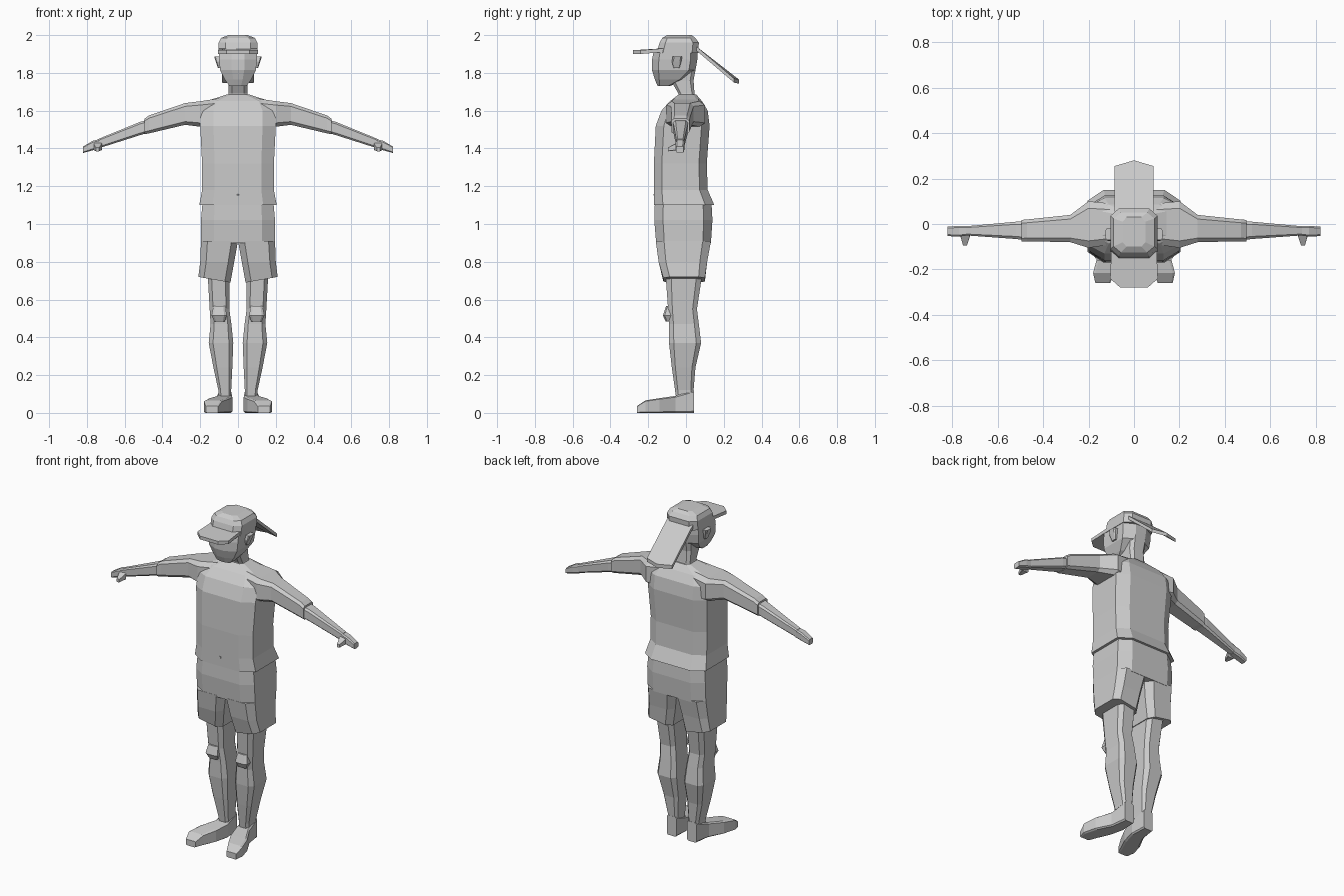
import bpy, bmesh
from mathutils import Vector

cube = bpy.data.objects.get("Cube")
if cube:
    bpy.data.objects.remove(cube, do_unlink=True)

grey = bpy.data.materials.new("plain grey")
grey.use_nodes = True
grey.diffuse_color = (.6, .6, .6, 1)
grey.node_tree.nodes["Principled BSDF"].inputs["Base Color"].default_value = grey.diffuse_color


def skin(name, rings, mirrored=False):
    """Join rings of points into a closed solid, optionally with a mirrored twin."""
    bm = bmesh.new()
    loops = [[bm.verts.new(point) for point in ring] for ring in rings]
    for low, high in zip(loops, loops[1:]):
        for i in range(len(low)):
            bm.faces.new((low[i - 1], low[i], high[i], high[i - 1]))
    bm.faces.new(loops[0])
    bm.faces.new(loops[-1])
    bmesh.ops.recalc_face_normals(bm, faces=bm.faces)
    mesh = bpy.data.meshes.new(name)
    bm.to_mesh(mesh)
    bm.free()
    mesh.materials.append(grey)
    obj = bpy.data.objects.new(name, mesh)
    bpy.context.collection.objects.link(obj)
    if mirrored:
        obj.modifiers.new("mirror", "MIRROR").use_mirror_merge = False
    return obj


def chamfered(centre, a, b, cut_a, cut_b):
    """Eight sided section: a box spanned by half axes a and b, corners cut."""
    u, v = 1 - cut_a, 1 - cut_b
    corners = ((u, 1), (1, v), (1, -v), (u, -1), (-u, -1), (-1, -v), (-1, v), (-u, 1))
    return [centre + a * s + b * t for s, t in corners]


def level(z, half, front, back, x=0, slope=0, cut=.35, cut_y=.3):
    """Horizontal section of an upright part."""
    centre = Vector((x, (front + back) / 2, z))
    return chamfered(centre, Vector((half, 0, slope)), Vector((0, (back - front) / 2, 0)), cut, cut_y)


def sleeve_cut(x, front, back, bottom, top):
    """Section across an arm."""
    centre = Vector((x, (front + back) / 2, (bottom + top) / 2))
    return chamfered(centre, Vector((0, (back - front) / 2, 0)), Vector((0, 0, (top - bottom) / 2)), .3, .3)


def foot_cut(y, inner, outer, top, bottom=0):
    """Section across a foot or thumb."""
    centre = Vector(((inner + outer) / 2, y, (bottom + top) / 2))
    return chamfered(centre, Vector(((outer - inner) / 2, 0, 0)), Vector((0, 0, (top - bottom) / 2)), .2, .15)


def plate(name, half_outline, thickness):
    """Flat symmetric sheet from the outline of its left half."""
    top = [Vector(p) for p in half_outline]
    top += [Vector((-p.x, p.y, p.z)) for p in reversed(top)]
    skin(name, [top, [p - Vector((0, 0, thickness)) for p in top]])


# Shirt body, flared at the hem and drawn in to the neck
skin("shirt_body", [
    level(z=1.1, half=.205, front=-.17, back=.15),
    level(z=1.18, half=.19, front=-.17, back=.115),
    level(z=1.32, half=.19, front=-.17, back=.11),
    level(z=1.52, half=.2, front=-.16, back=.125),
    level(z=1.6, half=.2, front=-.13, back=.115),
    level(z=1.65, half=.17, front=-.085, back=.085),
    level(z=1.685, half=.06, front=-.04, back=.055),
])
skin("navel", [level(z=z, half=.004, front=-.173, back=-.165) for z in (1.15, 1.16)])

# Neck and wedge faced head
skin("neck", [
    level(z=1.64, half=.065, front=-.035, back=.06),
    level(z=1.69, half=.05, front=-.04, back=.045),
    level(z=1.76, half=.05, front=-.08, back=.04),
    level(z=1.84, half=.055, front=-.08, back=.055),
])
skin("head", [
    level(z=1.73, half=.045, front=-.15, back=-.085, cut=.65),
    level(z=1.765, half=.07, front=-.165, back=-.01, cut=.65),
    level(z=1.815, half=.095, front=-.18, back=.05, cut=.65),
    level(z=1.87, half=.1, front=-.18, back=.06, cut=.65),
    level(z=1.92, half=.1, front=-.17, back=.06, cut=.65),
])
skin("ears", [
    level(z=1.825, x=.096, half=.01, front=-.065, back=-.035),
    level(z=1.86, x=.104, half=.014, front=-.075, back=-.025),
    level(z=1.887, x=.108, half=.018, front=-.07, back=-.02),
], mirrored=True)

# Cap, brim and hanging neck flap
skin("cap_crown", [
    level(z=1.905, half=.103, front=-.155, back=.065),
    level(z=1.96, half=.103, front=-.14, back=.068),
    level(z=1.985, half=.09, front=-.125, back=.05),
    level(z=2, half=.05, front=-.1, back=.03),
])
plate("cap_brim", [(.1, -.12, 1.93), (.105, -.24, 1.92), (.06, -.28, 1.92)], thickness=.02)
plate("neck_flap", [(.085, .055, 1.94), (.085, .255, 1.77), (.001, .28, 1.765)], thickness=.022)

# Sleeves, forearms, hands and thumbs
skin("sleeves", [
    sleeve_cut(x=.1, front=-.09, back=.09, bottom=1.5, top=1.665),
    sleeve_cut(x=.2, front=-.105, back=.1, bottom=1.515, top=1.65),
    sleeve_cut(x=.28, front=-.08, back=.04, bottom=1.525, top=1.64),
    sleeve_cut(x=.47, front=-.076, back=.02, bottom=1.48, top=1.575),
    sleeve_cut(x=.495, front=-.078, back=.018, bottom=1.475, top=1.558),
], mirrored=True)
skin("forearms", [
    sleeve_cut(x=.485, front=-.07, back=.01, bottom=1.48, top=1.55),
    sleeve_cut(x=.52, front=-.066, back=.01, bottom=1.47, top=1.54),
    sleeve_cut(x=.74, front=-.05, back=-.01, bottom=1.4, top=1.45),
], mirrored=True)
skin("hands", [
    sleeve_cut(x=.73, front=-.05, back=-.01, bottom=1.4, top=1.45),
    sleeve_cut(x=.77, front=-.056, back=-.008, bottom=1.39, top=1.44),
    sleeve_cut(x=.82, front=-.053, back=-.012, bottom=1.376, top=1.41),
], mirrored=True)
skin("thumbs", [
    foot_cut(y=-.095, inner=.735, outer=.752, bottom=1.385, top=1.405),
    foot_cut(y=-.05, inner=.72, outer=.765, bottom=1.39, top=1.43),
], mirrored=True)

# Shorts: hips under the shirt hem and two sloping trouser legs
skin("shorts_hips", [
    level(z=.9, half=.196, front=-.158, back=.132),
    level(z=1.02, half=.196, front=-.168, back=.14),
    level(z=1.11, half=.188, front=-.165, back=.135),
])
skin("shorts_legs", [
    level(z=.705, x=.125, half=.085, front=-.12, back=.1, slope=.015),
    level(z=.8, x=.11, half=.09, front=-.145, back=.112),
    level(z=.91, x=.098, half=.098, front=-.16, back=.132),
], mirrored=True)

# Legs with kneecaps
skin("legs", [
    level(z=.06, x=.068, half=.032, front=-.05, back=.04),
    level(z=.12, x=.07, half=.034, front=-.058, back=.04),
    level(z=.24, x=.08, half=.05, front=-.075, back=.05),
    level(z=.37, x=.09, half=.065, front=-.09, back=.08),
    level(z=.47, x=.09, half=.055, front=-.09, back=.068),
    level(z=.55, x=.098, half=.052, front=-.095, back=.058),
    level(z=.76, x=.104, half=.058, front=-.11, back=.09),
], mirrored=True)
skin("kneecaps", [
    level(z=.485, x=.098, half=.028, front=-.108, back=-.06),
    level(z=.515, x=.1, half=.04, front=-.122, back=-.06),
    level(z=.565, x=.098, half=.032, front=-.106, back=-.06),
], mirrored=True)

# Feet turned outward
skin("feet", [
    foot_cut(y=.042, inner=.036, outer=.1, top=.12),
    foot_cut(y=-.055, inner=.03, outer=.115, top=.09),
    foot_cut(y=-.14, inner=.05, outer=.16, top=.078),
    foot_cut(y=-.215, inner=.085, outer=.18, top=.066),
    foot_cut(y=-.26, inner=.105, outer=.17, top=.036),
], mirrored=True)
